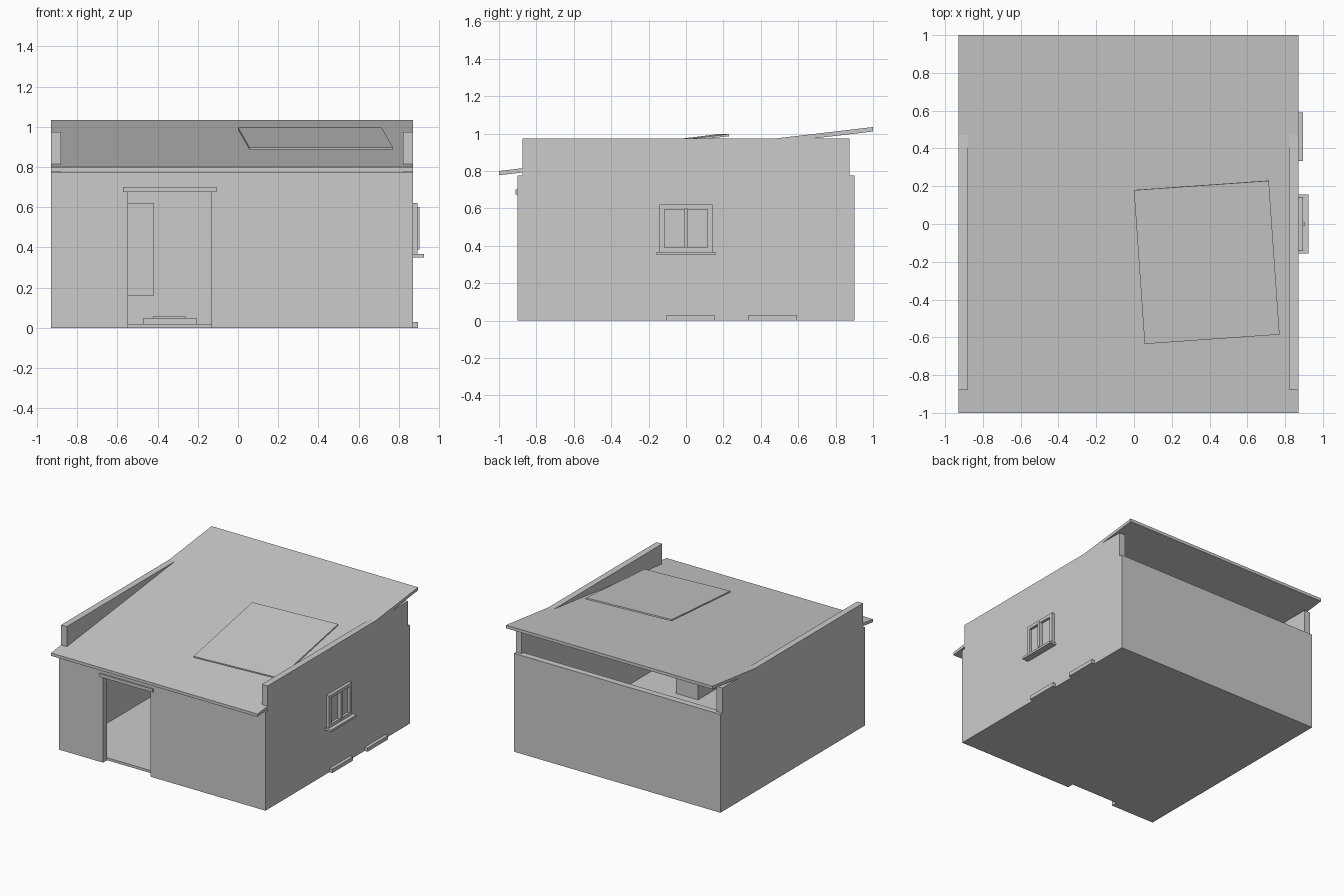
import bpy
import math

cube = bpy.data.objects.get("Cube")
if cube:
    bpy.data.objects.remove(cube, do_unlink=True)

grey = bpy.data.materials.new("plain grey")
grey.use_nodes = True
grey.diffuse_color = (0.6, 0.6, 0.6, 1)
for node in grey.node_tree.nodes:
    if node.type == 'BSDF_PRINCIPLED':
        node.inputs["Base Color"].default_value = grey.diffuse_color


def prism(name, outline, x0, x1):
    """Extrude a y-z outline along x."""
    n = len(outline)
    verts = [(x, y, z) for x in (x0, x1) for y, z in outline]
    faces = [tuple(reversed(range(n))), tuple(range(n, 2 * n))]
    faces += [(i, (i + 1) % n, (i + 1) % n + n, i + n) for i in range(n)]
    mesh = bpy.data.meshes.new(name)
    mesh.from_pydata(verts, [], faces)
    mesh.materials.append(grey)
    obj = bpy.data.objects.new(name, mesh)
    bpy.context.collection.objects.link(obj)
    return obj


def box(name, x, y, z):
    """Box from (low, high) ranges."""
    outline = [(y[0], z[0]), (y[1], z[0]), (y[1], z[1]), (y[0], z[1])]
    return prism(name, outline, x[0], x[1])


LEFT, RIGHT, DEPTH = -0.93, 0.87, 0.9
WALL, WALL_TOP, PARAPET_TOP = 0.05, 0.775, 0.973
DOOR = (-0.547, -0.132)
DOOR_TOP = 0.675

# Floor, with the front edge set back inside the doorway
box("floor", (LEFT + WALL, RIGHT - WALL), (-DEPTH + WALL, DEPTH - WALL), (0, 0.02))

# Side walls, stepped in at the top to form parapets
e = DEPTH - 0.025
side = [(-DEPTH, 0), (DEPTH, 0), (DEPTH, WALL_TOP), (e, WALL_TOP),
        (e, PARAPET_TOP), (-e, PARAPET_TOP), (-e, WALL_TOP), (-DEPTH, WALL_TOP)]
prism("side_wall_right", side, LEFT, LEFT + WALL)
prism("side_wall_left", side, RIGHT - WALL, RIGHT)

# Back wall and the front wall around the door
inner = (LEFT + WALL, RIGHT - WALL)
front_y = (-DEPTH, -DEPTH + WALL)
box("back_wall", inner, (DEPTH - WALL, DEPTH), (0, WALL_TOP))
box("front_wall_right", (inner[0], DOOR[0]), front_y, (0, WALL_TOP))
box("front_wall_left", (DOOR[1], inner[1]), front_y, (0, WALL_TOP))
box("front_wall_over_door", DOOR, front_y, (DOOR_TOP, WALL_TOP))
box("door_lintel", (-0.572, -0.108), (-0.912, -DEPTH), (DOOR_TOP, 0.7))

# Sloping roof
prism("roof", [(-1, 0.777), (1, 1.011), (1, 1.035), (-1, 0.8)], LEFT, RIGHT)

# Tilted, slightly turned panel above the roof
panel = box("roof_panel", (-0.358, 0.358), (-0.411, 0.411), (-0.006, 0.006))
panel.rotation_euler = (math.atan(0.122), 0, math.radians(4))
panel.location = (0.385, -0.2025, 0.942)

# Window on the left wall
out = (RIGHT, 0.894)
for s, label in ((-1, "front"), (1, "back")):
    box("window_frame_" + label, out, sorted((s * 0.115, s * 0.142)), (0.365, 0.62))
box("window_frame_top", out, (-0.115, 0.115), (0.595, 0.62))
box("window_frame_bottom", out, (-0.115, 0.115), (0.365, 0.39))
box("window_bar", (RIGHT, 0.904), (-0.009, 0.009), (0.39, 0.6))
box("window_pane", (RIGHT, 0.874), (-0.115, 0.115), (0.39, 0.595))
box("window_sill", (RIGHT, 0.925), (-0.157, 0.157), (0.35, 0.367))

# Low blocks at the foot of the left wall
for i, y in enumerate((-0.105, 0.333)):
    box(f"foot_block_{i + 1}", (RIGHT, 0.896), (y, y + 0.258), (0, 0.03))

# Interior furnishings
box("wall_cabinet", (inner[0], -0.417), (0.7, 0.85), (0.16, 0.62))
box("low_platform", (-0.473, -0.207), (0.2, 0.45), (0.02, 0.05))
box("low_platform_top", (-0.422, -0.26), (0.25, 0.4), (0.05, 0.058))
box("chest", (0.27, 0.46), (-0.8, -0.535), (0.02, 0.25))
